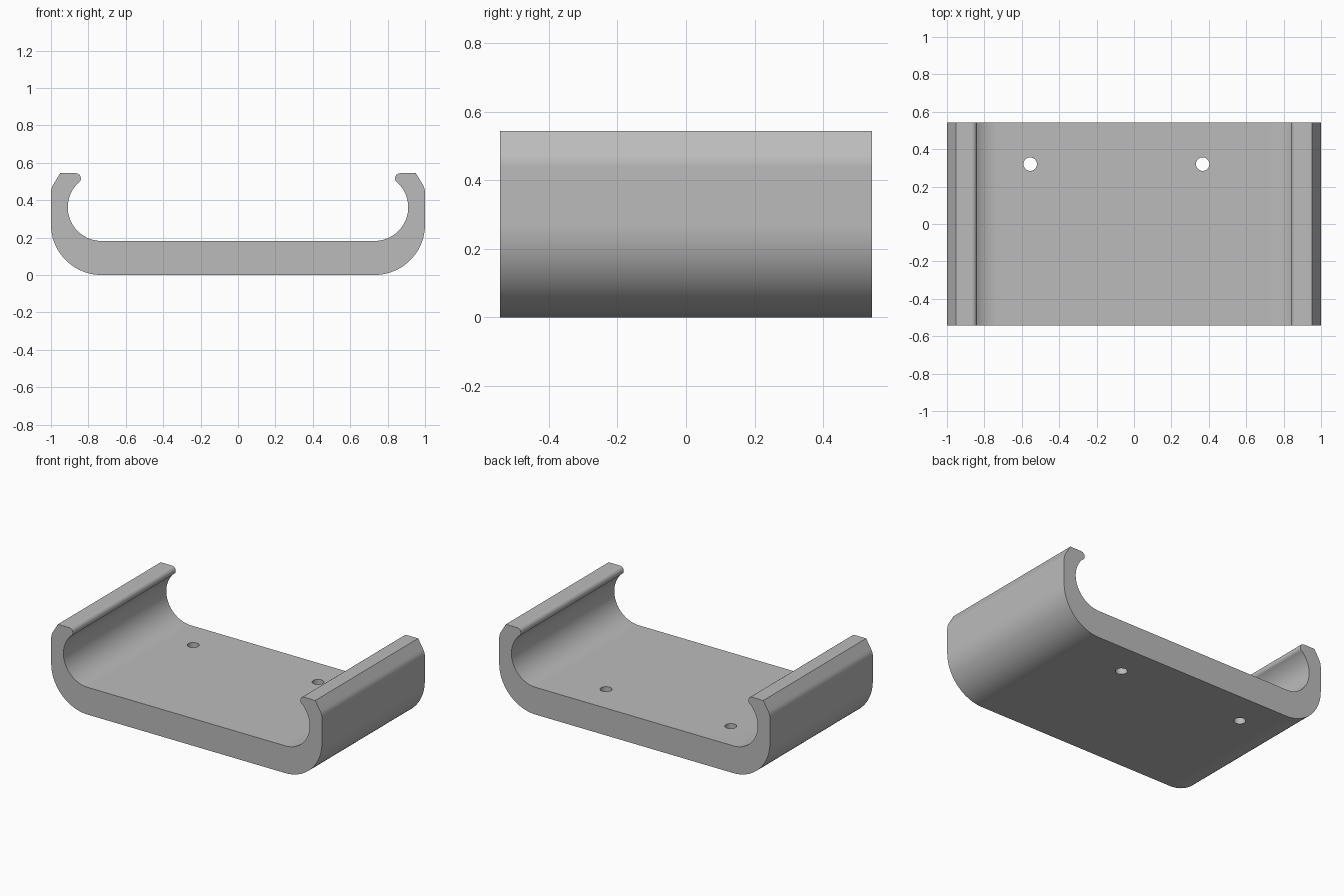
import bpy, bmesh, math

cube = bpy.data.objects.get("Cube")
if cube:
    bpy.data.objects.remove(cube, do_unlink=True)

HALF_DEPTH = 0.543


def arc(cx, cz, r, start, end, steps):
    """Points on an arc in the xz plane, angles in degrees."""
    angles = [math.radians(start + (end - start) * i / steps) for i in range(steps + 1)]
    return [(cx + r * math.cos(a), cz + r * math.sin(a)) for a in angles]


grey = bpy.data.materials.new("plain grey")
grey.use_nodes = True
colour = (0.5, 0.5, 0.5, 1)
grey.diffuse_color = colour
grey.node_tree.nodes["Principled BSDF"].inputs["Base Color"].default_value = colour

# Half of the section: outer bend, chamfered shoulder, rounded lip, inner bend
half = arc(0.73, 0.27, 0.27, -90, 0, 24)
half += arc(0.92, 0.44, 0.08, 0, 33, 6)
half += [(0.951, 0.544)]
half += arc(0.868, 0.516, 0.028, 90, 225, 10)
half += arc(0.73, 0.362, 0.18, 46, -90, 32)
section = half + [(-x, z) for x, z in reversed(half)]

# Extrude the section from front to back
bm = bmesh.new()
face = bm.faces.new([bm.verts.new((x, -HALF_DEPTH, z)) for x, z in section])
extruded = bmesh.ops.extrude_face_region(bm, geom=[face])["geom"]
moved = [v for v in extruded if isinstance(v, bmesh.types.BMVert)]
bmesh.ops.translate(bm, verts=moved, vec=(0, 2 * HALF_DEPTH, 0))
bmesh.ops.recalc_face_normals(bm, faces=bm.faces)
mesh = bpy.data.meshes.new("cradle")
bm.to_mesh(mesh)
bm.free()
cradle = bpy.data.objects.new("cradle", mesh)
bpy.context.collection.objects.link(cradle)
mesh.materials.append(grey)

# Two screw holes through the floor
for x in (-0.555, 0.367):
    bpy.ops.mesh.primitive_cylinder_add(vertices=32, radius=0.036, depth=0.6, location=(x, 0.32, 0.1))
    cutter = bpy.context.object
    cutter.name = "hole_cutter"
    cutter.hide_render = True
    cutter.data.materials.append(grey)
    cut = cradle.modifiers.new("screw hole", "BOOLEAN")
    cut.operation = "DIFFERENCE"
    cut.solver = "EXACT"
    cut.object = cutter
    bpy.context.view_layer.objects.active = cradle
    bpy.ops.object.modifier_apply(modifier=cut.name)
    bpy.data.objects.remove(cutter, do_unlink=True)

# Smooth bends with crisp edges and flat floor
bpy.ops.object.select_all(action="DESELECT")
cradle.select_set(True)
bpy.context.view_layer.objects.active = cradle
bpy.ops.object.shade_smooth_by_angle(angle=math.radians(30))
weighted = cradle.modifiers.new("flat floor shading", "WEIGHTED_NORMAL")
weighted.keep_sharp = True
